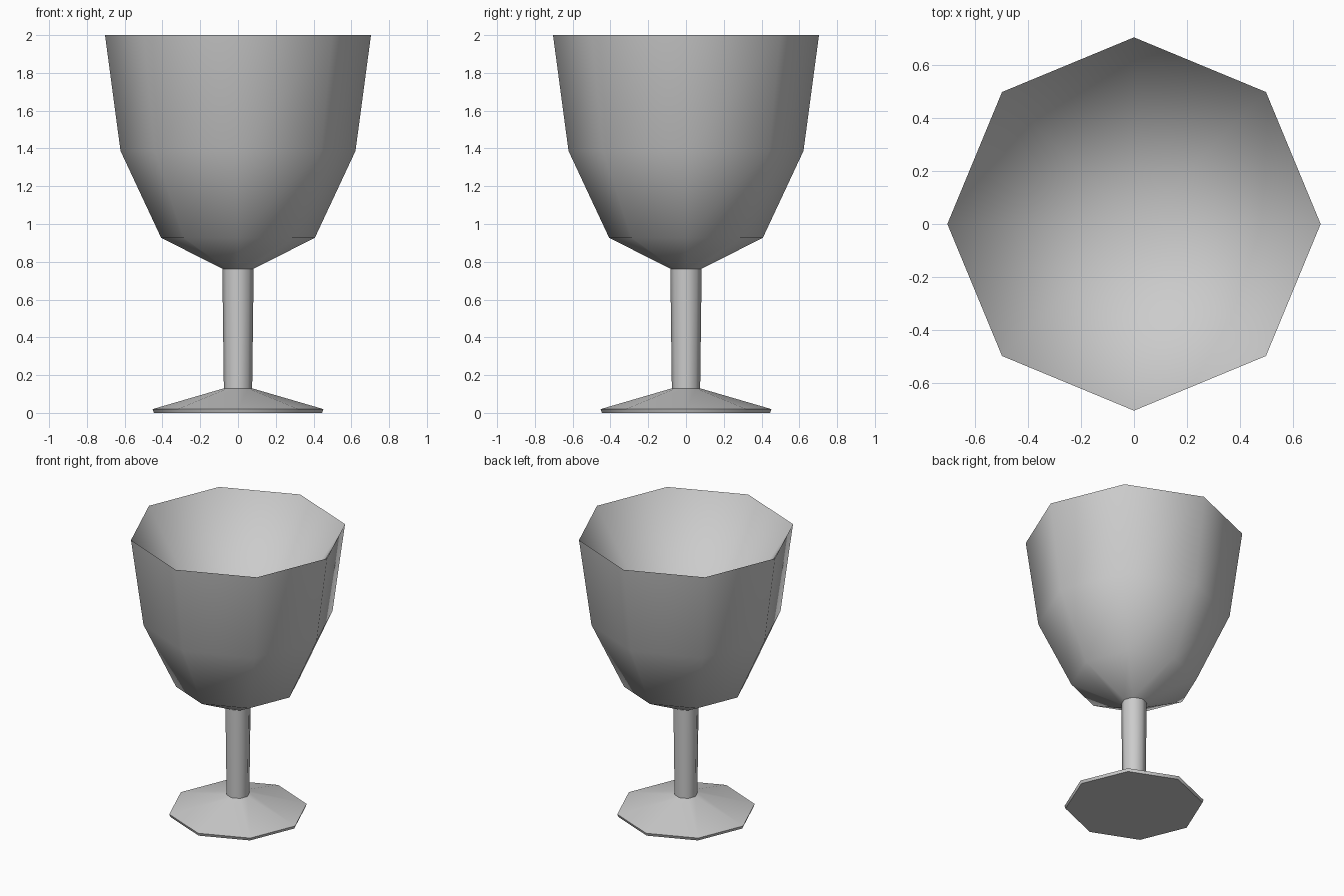
import bpy, bmesh, math

SIDES = 8

cube = bpy.data.objects.get("Cube")
if cube:
    bpy.data.objects.remove(cube, do_unlink=True)

grey = bpy.data.materials.new("light grey")
grey.use_nodes = True
colour = (0.6, 0.6, 0.6, 1)
grey.diffuse_color = colour
grey.node_tree.nodes["Principled BSDF"].inputs["Base Color"].default_value = colour


def lathe(name, profile):
    """Turn a (radius, height) profile into an eight-sided part.

    A profile running upwards faces outwards; one running downwards faces inwards.
    """
    bm = bmesh.new()
    rings = []
    for radius, z in profile:
        angles = [2 * math.pi * i / SIDES for i in range(SIDES)]
        rings.append([bm.verts.new((radius * math.cos(a), radius * math.sin(a), z))
                      for a in angles])
    for low, high in zip(rings, rings[1:]):
        for i in range(SIDES):
            j = (i + 1) % SIDES
            bm.faces.new((low[i], low[j], high[j], high[i]))
    # Close rings of zero radius to a single point
    bmesh.ops.remove_doubles(bm, verts=bm.verts, dist=0.0001)
    mesh = bpy.data.meshes.new(name)
    bm.to_mesh(mesh)
    bm.free()
    mesh.materials.append(grey)
    obj = bpy.data.objects.new(name, mesh)
    bpy.context.collection.objects.link(obj)

    bpy.ops.object.select_all(action='DESELECT')
    obj.select_set(True)
    bpy.context.view_layer.objects.active = obj
    bpy.ops.object.shade_smooth_by_angle(angle=math.radians(60))


# Flat-bottomed foot with a thin undercut rim and a sloping top
lathe("foot", [(0, 0), (0.445, 0), (0.452, 0.02), (0.075, 0.13)])

# Slender stem, slightly wider at the top
lathe("stem", [(0.075, 0.13), (0.083, 0.765)])

# Outside of the bowl
lathe("bowl_outside", [(0.083, 0.763), (0.407, 0.927), (0.622, 1.387), (0.704, 2.0)])

# Conical hollow inside the bowl, starting at the sharp rim
lathe("bowl_inside", [(0.704, 2.0), (0, 0.9)])
